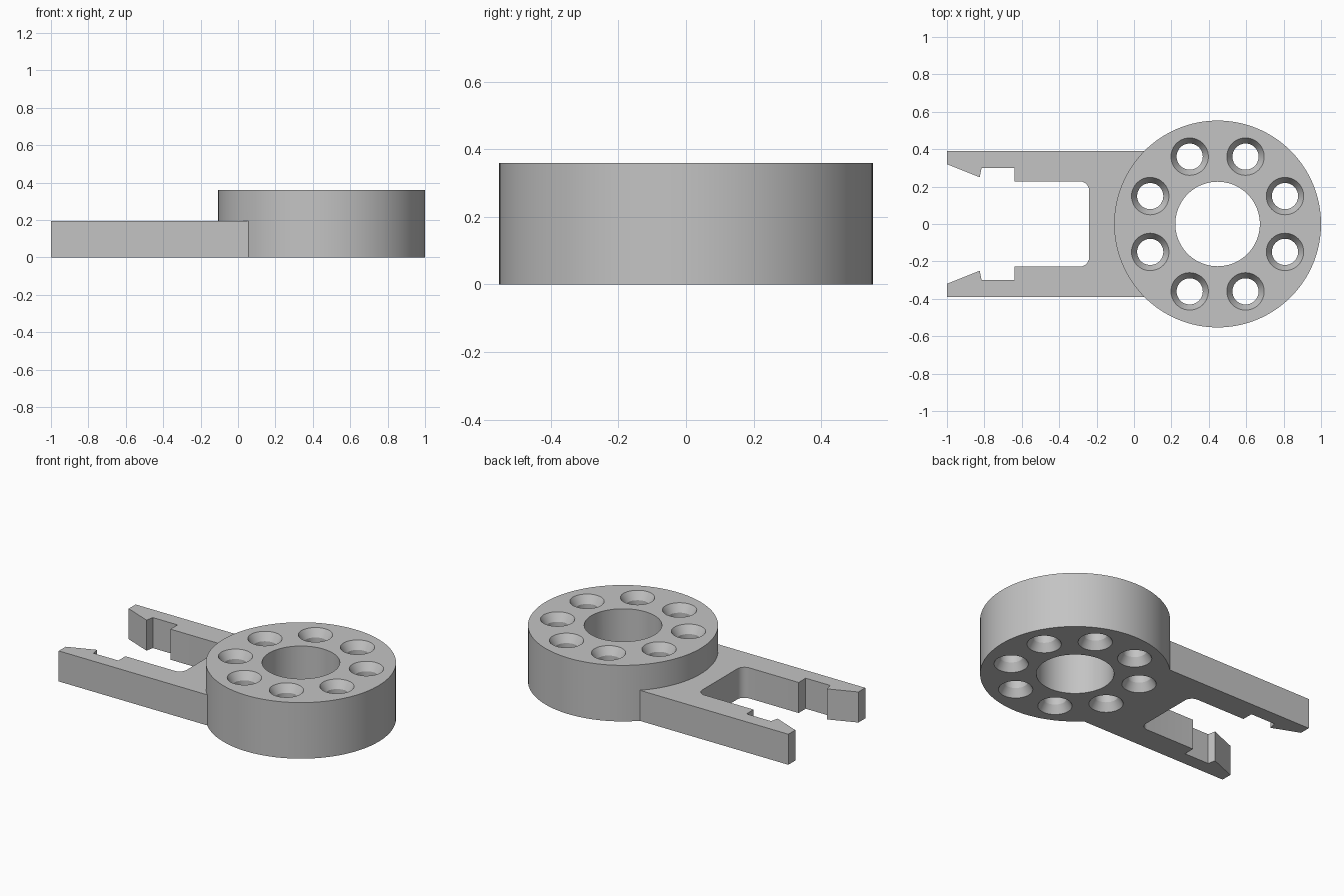
import bpy, bmesh, math

if "Cube" in bpy.data.objects:
    bpy.data.objects.remove(bpy.data.objects["Cube"], do_unlink=True)

HUB_X, HUB_R, HUB_H = 0.447, 0.553, 0.36
FORK_H = 0.196

grey = bpy.data.materials.new("light grey")
grey.use_nodes = True
colour = (0.55, 0.55, 0.55, 1)
grey.diffuse_color = colour
grey.node_tree.nodes["Principled BSDF"].inputs["Base Color"].default_value = colour


def make_object(name, bm):
    bmesh.ops.recalc_face_normals(bm, faces=bm.faces)
    mesh = bpy.data.meshes.new(name)
    bm.to_mesh(mesh)
    bm.free()
    mesh.materials.append(grey)
    obj = bpy.data.objects.new(name, mesh)
    bpy.context.collection.objects.link(obj)
    return obj


def add_lathe(bm, x, y, profile, segments):
    """Closed solid of revolution from (radius, z) pairs."""
    rings = []
    for r, z in profile:
        rings.append([bm.verts.new((x + r * math.cos(math.tau * i / segments),
                                    y + r * math.sin(math.tau * i / segments), z))
                      for i in range(segments)])
    for low, high in zip(rings, rings[1:]):
        for i in range(segments):
            j = (i + 1) % segments
            bm.faces.new((low[i], low[j], high[j], high[i]))
    bm.faces.new(rings[0][::-1])
    bm.faces.new(rings[-1])


def apply_boolean(obj, other, operation):
    mod = obj.modifiers.new(operation.title(), "BOOLEAN")
    mod.operation, mod.solver, mod.object = operation, "EXACT", other
    bpy.context.view_layer.objects.active = obj
    bpy.ops.object.modifier_apply(modifier=mod.name)
    bpy.data.objects.remove(other, do_unlink=True)


# Hub disc
bm = bmesh.new()
add_lathe(bm, HUB_X, 0, [(HUB_R, 0), (HUB_R, HUB_H)], 128)
body = make_object("clip_body", bm)

# Fork: half outline with barbed tip and filleted inner corner, mirrored in y
fillet = 0.05
half = [(HUB_X, 0.39), (-1, 0.39), (-1, 0.32), (-0.825, 0.25), (-0.815, 0.30),
        (-0.64, 0.30), (-0.64, 0.228)]
for k in range(7):
    a = math.pi / 2 * (1 - k / 6)
    half.append((-0.24 - fillet + fillet * math.cos(a),
                 0.228 - fillet + fillet * math.sin(a)))
outline = half + [(x, -y) for x, y in reversed(half)]
bm = bmesh.new()
base = bm.faces.new([bm.verts.new((x, y, 0)) for x, y in outline])
top = bmesh.ops.extrude_face_region(bm, geom=[base])["geom"]
bmesh.ops.translate(bm, vec=(0, 0, FORK_H),
                    verts=[v for v in top if isinstance(v, bmesh.types.BMVert)])
apply_boolean(body, make_object("fork", bm), "UNION")

# Centre bore and eight holes countersunk on both sides
bm = bmesh.new()
add_lathe(bm, HUB_X, 0, [(0.226, -0.02), (0.226, HUB_H + 0.02)], 96)
sink = [(0.112, -0.02), (0.07, 0.05), (0.07, HUB_H - 0.05), (0.112, HUB_H + 0.02)]
for k in range(8):
    a = math.tau * (k + 0.5) / 8
    add_lathe(bm, HUB_X + 0.39 * math.cos(a), 0.39 * math.sin(a), sink, 48)
apply_boolean(body, make_object("hole_cutters", bm), "DIFFERENCE")

# Smooth round walls, crisp edges
for obj in bpy.context.selected_objects:
    obj.select_set(False)
body.select_set(True)
bpy.context.view_layer.objects.active = body
bpy.ops.object.shade_smooth_by_angle(angle=math.radians(25))
